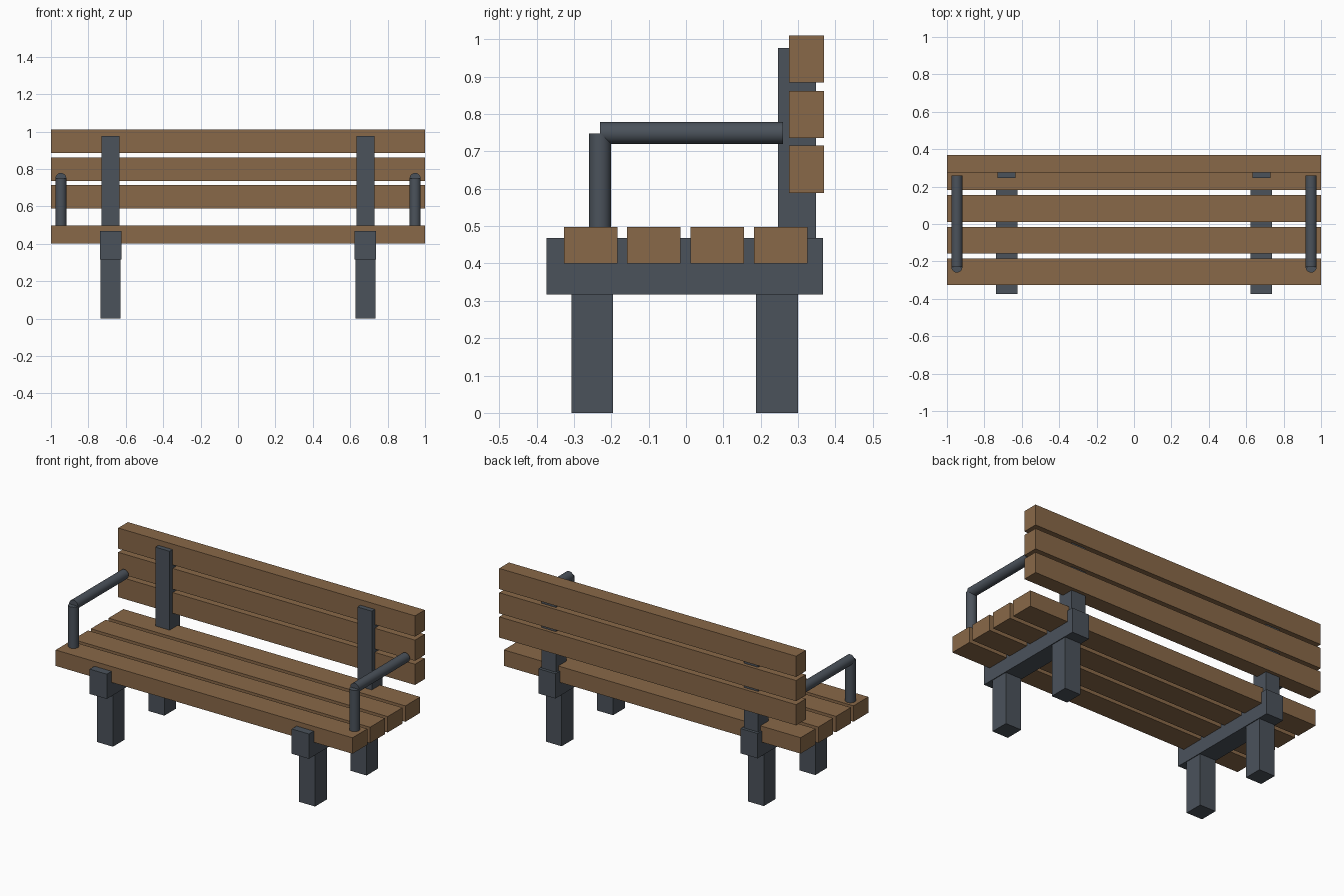
import bpy
import math

if "Cube" in bpy.data.objects:
    bpy.data.objects.remove(bpy.data.objects["Cube"])


def material(name, color):
    m = bpy.data.materials.new(name)
    m.diffuse_color = color
    m.use_nodes = True
    m.node_tree.nodes["Principled BSDF"].inputs["Base Color"].default_value = m.diffuse_color
    return m


WOOD = material("wood", (0.25, 0.14, 0.065, 1))
IRON = material("iron", (0.07, 0.085, 0.105, 1))


def box(name, x, y, z, mat):
    """Box from (min, max) ranges on each axis."""
    lo, hi = zip(x, y, z)
    bpy.ops.mesh.primitive_cube_add(
        size=1, location=[(a + b) / 2 for a, b in zip(lo, hi)])
    ob = bpy.context.object
    ob.name = name
    ob.scale = [b - a for a, b in zip(lo, hi)]
    bpy.ops.object.transform_apply(location=False, rotation=False, scale=True)
    ob.data.materials.append(mat)


def rod(name, radius, length, location, tilt):
    bpy.ops.mesh.primitive_cylinder_add(
        vertices=32, radius=radius, depth=length, location=location,
        rotation=(tilt, 0, 0))
    ob = bpy.context.object
    ob.name = name
    ob.data.materials.append(IRON)
    bpy.ops.object.shade_smooth_by_angle(angle=math.radians(40))


# Seat slats
for i, y in enumerate((-0.255, -0.0865, 0.0835, 0.2535)):
    box(f"seat_slat_{i + 1}", (-1, 1), (y - 0.0715, y + 0.0715), (0.4, 0.497), WOOD)

# Backrest slats
for i, z in enumerate((0.652, 0.799, 0.947)):
    box(f"back_slat_{i + 1}", (-1, 1), (0.275, 0.369), (z - 0.063, z + 0.063), WOOD)

for side, s in (("left", -1), ("right", 1)):
    x = 0.681 * s
    # Side frame: rail, legs and back post
    box(f"{side}_rail", (x - 0.058, x + 0.058), (-0.373, 0.366), (0.317, 0.468), IRON)
    for part, y in (("front", -0.251), ("back", 0.244)):
        box(f"{side}_{part}_leg", (x - 0.0535, x + 0.0535),
            (y - 0.056, y + 0.056), (0, 0.325), IRON)
    box(f"{side}_back_post", (x - 0.048, x + 0.048), (0.246, 0.348), (0.4, 0.977), IRON)

    # Armrest: upright and horizontal bar
    ax = 0.947 * s
    rod(f"{side}_armrest_upright", 0.0295, 0.298, (ax, -0.23, 0.599), 0)
    rod(f"{side}_armrest_bar", 0.0295, 0.489, (ax, 0.0145, 0.749), math.pi / 2)
